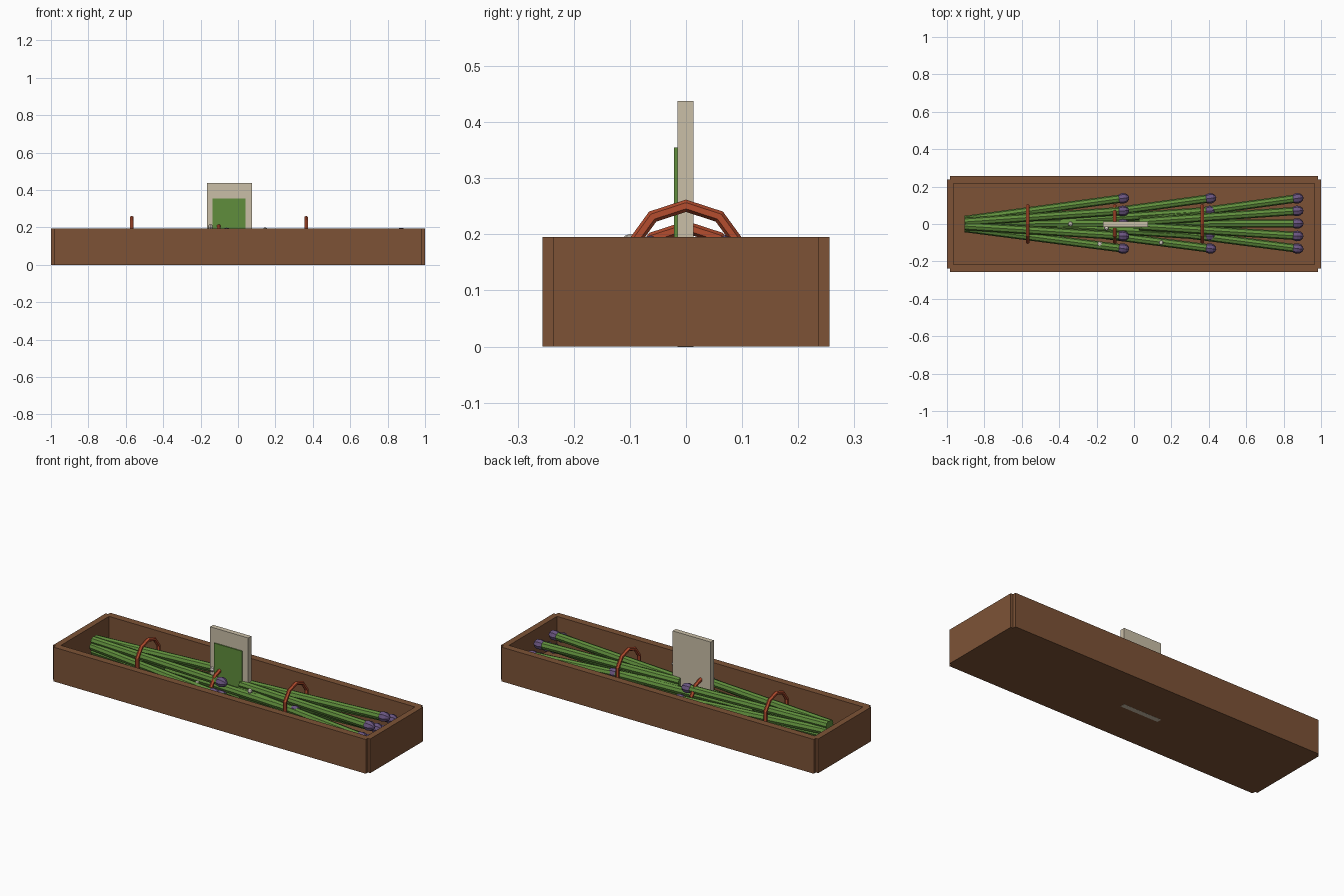
import bpy, math
from mathutils import Vector

if "Cube" in bpy.data.objects:
    bpy.data.objects.remove(bpy.data.objects["Cube"])


def material(name, rgb):
    m = bpy.data.materials.new(name)
    m.diffuse_color = (*rgb, 1)
    m.use_nodes = True
    m.node_tree.nodes["Principled BSDF"].inputs["Base Color"].default_value = m.diffuse_color
    return m


WOOD = material("brown wood", (0.205, 0.086, 0.037))
GREEN = material("stalk green", (0.115, 0.27, 0.045))
LABEL = material("label green", (0.118, 0.27, 0.045))
PURPLE = material("tip purple", (0.145, 0.092, 0.22))
RED = material("band red", (0.46, 0.075, 0.028))
CARD = material("card beige", (0.59, 0.52, 0.39))
PALE = material("pale crumb", (0.78, 0.72, 0.64))


def finish(name, mat):
    o = bpy.context.object
    o.name = name
    o.data.materials.append(mat)
    return o


def box(name, lo, hi, mat):
    lo, hi = Vector(lo), Vector(hi)
    bpy.ops.mesh.primitive_cube_add(size=1, location=(lo + hi) / 2)
    bpy.context.object.scale = hi - lo
    return finish(name, mat)


def stalk(a, b):
    # tapered-free eight-sided rod with a faceted purple tip
    a, b = Vector(a), Vector(b)
    d = b - a
    bpy.ops.mesh.primitive_cylinder_add(vertices=8, radius=0.022, depth=d.length,
                                        location=(a + b) / 2)
    o = finish("stalk", GREEN)
    rot = d.to_track_quat('Z', 'Y').to_euler()
    o.rotation_euler = rot
    bpy.ops.mesh.primitive_uv_sphere_add(segments=8, ring_count=6, radius=0.03, location=b)
    o = finish("stalk_tip", PURPLE)
    o.rotation_euler = rot
    o.scale = (0.95, 0.95, 1.15)


# crate
box("crate_floor", (-0.97, -0.22, 0), (0.97, 0.22, 0.03), WOOD)
for s in (-1, 1):
    y0, y1 = sorted((s * 0.216, s * 0.256))
    box("long_wall", (-0.985, y0, 0), (0.985, y1, 0.195), WOOD)
    x0, x1 = sorted((s * 0.965, s * 1.0))
    box("end_wall", (x0, -0.237, 0), (x1, 0.237, 0.195), WOOD)

# three bundles: 2-3-2 stalks fanning out towards the tips, tied with a band
LAYOUT = [(-1, 1), (1, 1), (-2, 0), (0, 0), (2, 0), (-1, -1), (1, -1)]
for k, drop in enumerate((0, 0.038, 0)):
    x = -0.905 + 0.466 * k
    zc = 0.132 - drop
    for u, v in LAYOUT:
        stalk((x, u * 0.011, zc + v * 0.03),
              (x + 0.845, 0.003 + u * 0.067, zc + v * 0.038))
    bpy.ops.mesh.primitive_torus_add(major_segments=10, minor_segments=6, major_radius=0.101,
                                     minor_radius=0.011, location=(x + 0.337, 0, 0.15 - drop))
    o = finish("bundle_band", RED)
    # turn the ring upright with a corner at the top
    o.rotation_euler = (0, math.pi / 2, 0)

# card standing in the crate, with a green panel
box("sign_card", (-0.165, -0.015, -0.0005), (0.075, 0.013, 0.438), CARD)
box("sign_panel", (-0.137, -0.021, 0.083), (0.04, -0.014, 0.355), LABEL)

# small pale crumbs
for p in ((-0.147, -0.022, 0.203), (0.145, -0.1, 0.187), (-0.183, -0.107, 0.145),
          (-0.34, 0.0, 0.15)):
    bpy.ops.mesh.primitive_uv_sphere_add(segments=6, ring_count=4, radius=0.014, location=p)
    finish("crumb", PALE)
